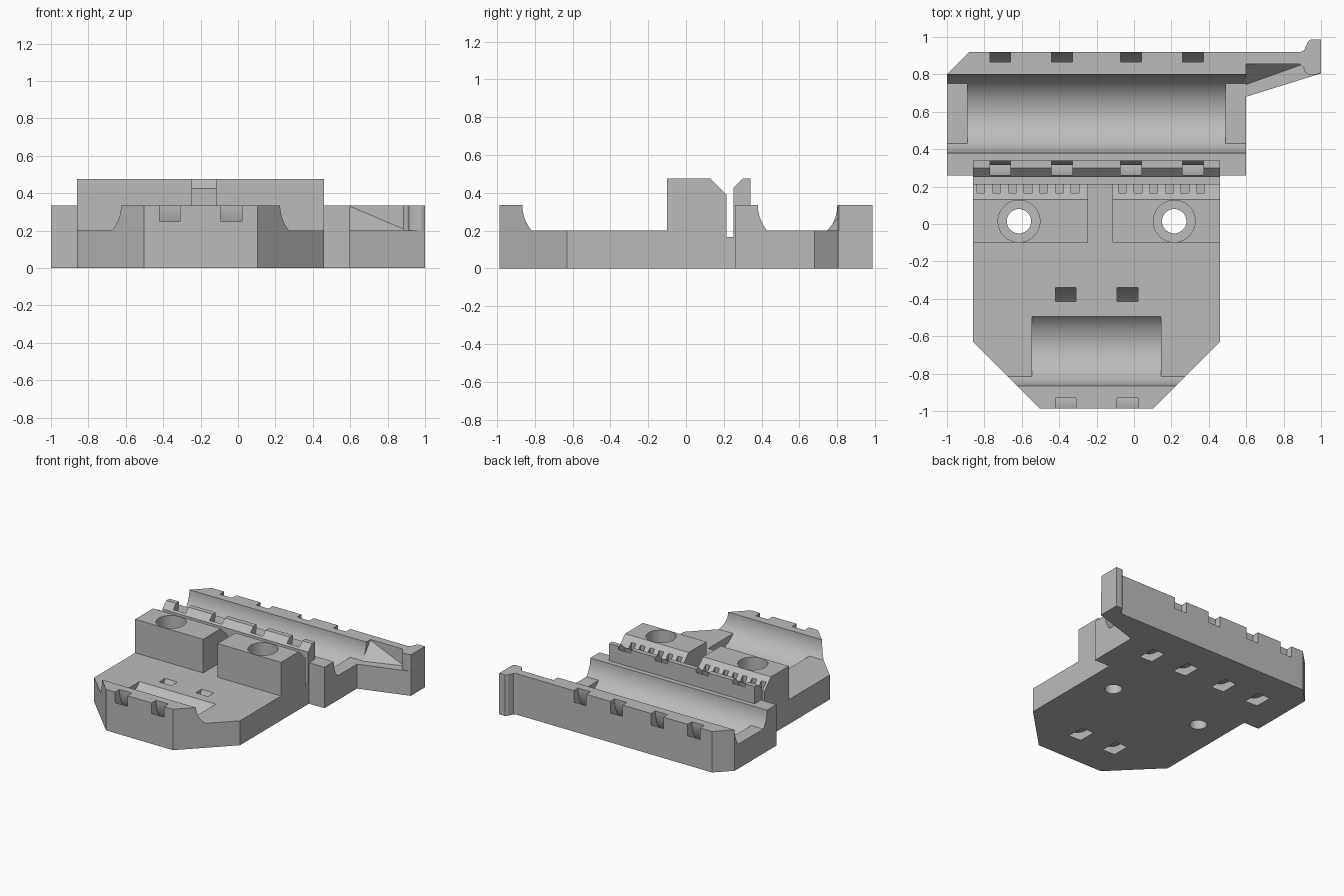
import bpy, bmesh, math
from mathutils import Matrix, Vector

cube = bpy.data.objects.get("Cube")
if cube:
    bpy.data.objects.remove(cube, do_unlink=True)

grey = bpy.data.materials.new("plain grey")
grey.use_nodes = True
colour = (0.5, 0.5, 0.5, 1)
grey.diffuse_color = colour
grey.node_tree.nodes["Principled BSDF"].inputs["Base Color"].default_value = colour

MID = -0.2                        # centre line of the carriage in x
LEFT, RIGHT = MID - 0.66, MID + 0.66
FLOOR, LIP, TOP = 0.2, 0.335, 0.475
REAR_Y, FRONT_Y = 0.59, -0.655    # bearing axes
BORE = 0.21


def finish(bm, name):
    bmesh.ops.recalc_face_normals(bm, faces=bm.faces)
    mesh = bpy.data.meshes.new(name)
    bm.to_mesh(mesh)
    bm.free()
    mesh.materials.append(grey)
    obj = bpy.data.objects.new(name, mesh)
    bpy.context.collection.objects.link(obj)
    return obj


def extrude(name, points, vector):
    bm = bmesh.new()
    face = bm.faces.new([bm.verts.new(p) for p in points])
    new = bmesh.ops.extrude_face_region(bm, geom=[face])["geom"]
    bmesh.ops.translate(bm, vec=vector, verts=[v for v in new if isinstance(v, bmesh.types.BMVert)])
    return finish(bm, name)


def plan(name, outline, z0, z1):
    return extrude(name, [(x, y, z0) for x, y in outline], (0, 0, z1 - z0))


def side(name, outline, x0, x1):
    return extrude(name, [(x0, y, z) for y, z in outline], (x1 - x0, 0, 0))


def box(name, x0, x1, y0, y1, z0, z1):
    return plan(name, [(x0, y0), (x1, y0), (x1, y1), (x0, y1)], z0, z1)


def rod(name, centre, radius, length, axis):
    bm = bmesh.new()
    turn = Matrix.Rotation(math.pi / 2, 4, "Y") if axis == "X" else Matrix()
    bmesh.ops.create_cone(bm, cap_ends=True, segments=96, radius1=radius, radius2=radius,
                          depth=length, matrix=Matrix.Translation(centre) @ turn)
    return finish(bm, name)


def strap_ring(x, y):
    # flat band looping around a bearing axis
    bm = bmesh.new()
    section = [(x + dx, y + r, LIP) for dx, r in
               ((-0.056, 0.275), (0.056, 0.275), (0.056, 0.343), (-0.056, 0.343))]
    verts = [bm.verts.new(p) for p in section]
    edges = [bm.edges.new((verts[i], verts[i - 1])) for i in range(4)]
    bmesh.ops.spin(bm, geom=verts + edges, cent=(x, y, LIP), axis=(1, 0, 0),
                   angle=math.tau, steps=96, use_merge=True)
    bmesh.ops.remove_doubles(bm, verts=bm.verts, dist=0.0005)
    return finish(bm, "strap_cutter")


def combine(body, tool, operation):
    mod = body.modifiers.new(tool.name, "BOOLEAN")
    mod.operation, mod.solver, mod.object = operation, "EXACT", tool
    bpy.context.view_layer.objects.active = body
    bpy.ops.object.modifier_apply(modifier=mod.name)
    bpy.data.objects.remove(tool, do_unlink=True)


def add(tool):
    combine(body, tool, "UNION")


def cut(tool):
    combine(body, tool, "DIFFERENCE")


# Main body: front lip, floor, clamp block, belt slot and belt wall
body = side("bearing_carriage", [
    (-0.987, 0), (0.34, 0), (0.34, TOP), (0.3, TOP), (0.25, 0.425), (0.25, 0.165),
    (0.215, 0.165), (0.215, 0.39), (0.13, TOP), (-0.1, TOP), (-0.1, FLOOR),
    (-0.8, FLOOR), (-0.8, LIP), (-0.987, LIP)], LEFT, RIGHT)

# Rear cradle plate
add(plan("rear_cradle", [(-1, 0.26), (0.6, 0.26), (0.6, 0.92), (-0.88, 0.92), (-1, 0.8)], 0, LIP))

# Bearing grooves, with raised floors at both ends
for y, x0, x1, inner0, inner1 in ((REAR_Y, -1, 0.6, -0.89, 0.49),
                                  (FRONT_Y, LEFT, RIGHT, -0.545, 0.145)):
    # the rear groove stays clear of the belt wall
    cut(rod("groove_cutter", (MID, y, LIP), BORE, 2, "X"))
    for a, b in ((x0, inner0), (inner1, x1)):
        add(box("groove_end", a, b, y - 0.2, y + 0.2, 0.08, FLOOR))

# Front corner chamfers
for s in (-1, 1):
    cut(plan("corner_cutter", [(MID + s * 0.66, -0.63), (MID + s * 0.303, -0.987),
                               (MID + s * 0.303, -1.2), (MID + s * 0.9, -1.2),
                               (MID + s * 0.9, -0.63)], -0.1, 0.6))

# Gap between the two clamp blocks
cut(box("gap_cutter", -0.245, -0.115, -0.2, 0.23, FLOOR, 0.6))

# Belt teeth along the back of the blocks
PITCH = 0.084
for i in range(16):
    x = LEFT + 0.02 + i * PITCH
    if x + 0.042 < RIGHT and not -0.3 < x < -0.1:
        cut(box("tooth_cutter", x, x + 0.042, 0.165, 0.23, FLOOR, 0.6))

# Counterbored screw holes
for s in (-1, 1):
    x = MID + s * 0.415
    cut(rod("screw_cutter", (x, 0.015, 0.2), 0.065, 1, "Z"))
    cut(rod("counterbore_cutter", (x, 0.015, 0.45), 0.112, 0.5, "Z"))

# Strap channels around both bearings
for y, offsets in ((REAR_Y, (0.185, 0.515)), (FRONT_Y, (0.165,))):
    for d in offsets:
        for s in (-1, 1):
            cut(strap_ring(MID + s * d, y))

# Side arm: low gusset, upright rail with hook, sloping fillet
add(plan("arm_gusset", [(0.55, 0.665), (1, 0.805), (0.99, 0.9), (0.55, 0.9)], 0, FLOOR))
add(plan("arm_hook", [(0.55, 0.855), (0.885, 0.855), (0.905, 0.84), (0.915, 0.81), (0.93, 0.8),
                      (0.98, 0.8), (1, 0.81), (1, 0.987), (0.945, 0.987), (0.93, 0.975),
                      (0.91, 0.93), (0.89, 0.92), (0.55, 0.92)], 0, LIP))
bm = bmesh.new()
for p in ((0.6, 0.745, 0.199), (0.6, 0.86, 0.199), (0.6, 0.86, LIP), (0.91, 0.856, 0.199)):
    bm.verts.new(p)
bmesh.ops.convex_hull(bm, input=bm.verts)
add(finish(bm, "arm_fillet"))

# Smooth curved walls, crisp edges
bpy.ops.object.select_all(action="DESELECT")
body.select_set(True)
bpy.context.view_layer.objects.active = body
bpy.ops.object.shade_smooth_by_angle(angle=math.radians(25))
